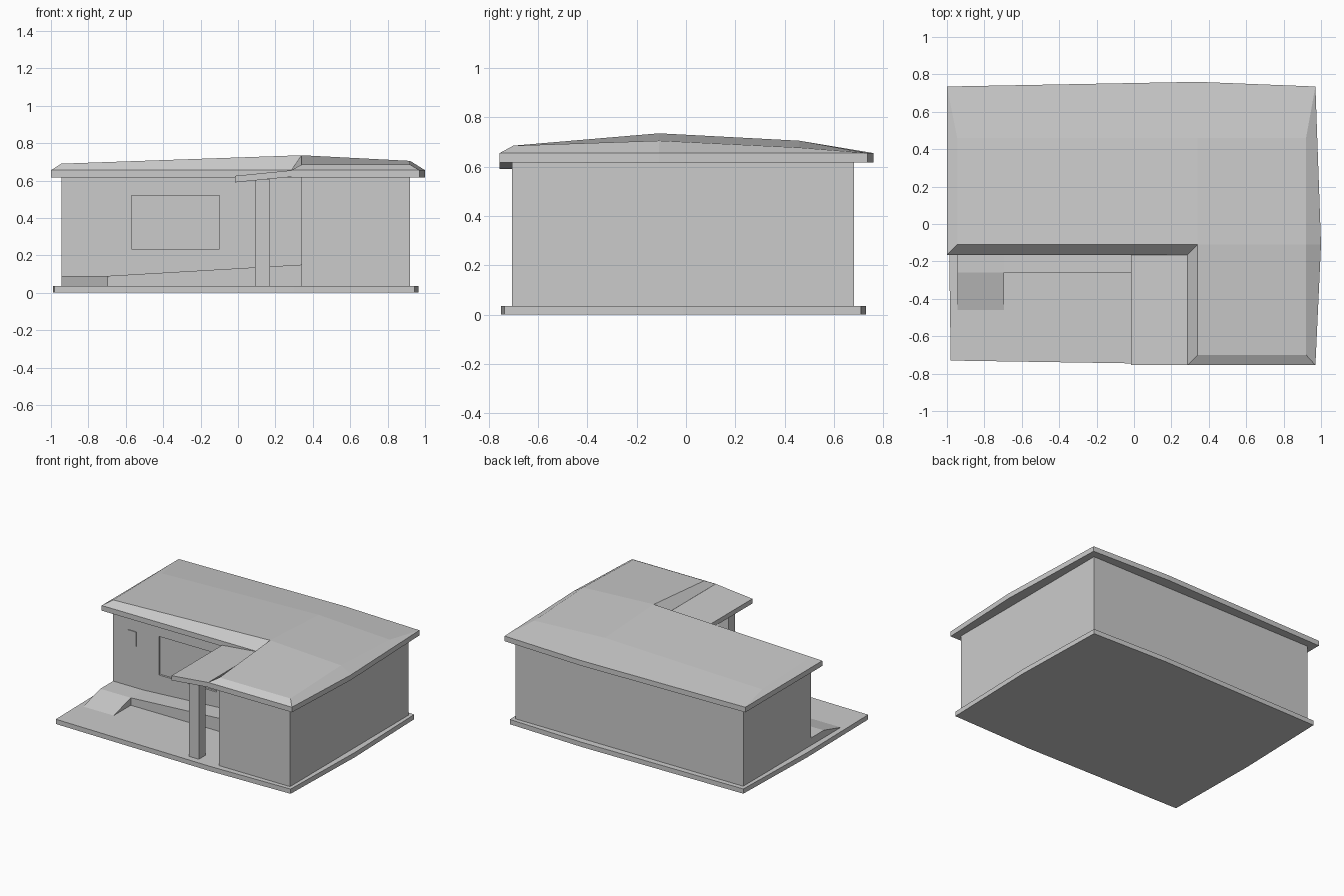
import bpy, bmesh
from mathutils import Vector

if "Cube" in bpy.data.objects:
    bpy.data.objects.remove(bpy.data.objects["Cube"])


def finish(name, bm):
    bmesh.ops.recalc_face_normals(bm, faces=bm.faces)
    mesh = bpy.data.meshes.new(name)
    bm.to_mesh(mesh)
    bm.free()
    obj = bpy.data.objects.new(name, mesh)
    bpy.context.collection.objects.link(obj)
    return obj


def prism(name, pts, lo, hi, axis='z'):
    """Extrude a 2D profile along an axis: z uses (x, y), y uses (x, z), x uses (y, z)."""
    place = {'z': lambda a, b, c: (a, b, c),
             'y': lambda a, b, c: (a, c, b),
             'x': lambda a, b, c: (c, a, b)}[axis]
    bm = bmesh.new()
    face = bm.faces.new([bm.verts.new(place(a, b, lo)) for a, b in pts])
    new = bmesh.ops.extrude_face_region(bm, geom=[face])['geom']
    move = Vector(place(0, 0, hi - lo))
    bmesh.ops.translate(bm, vec=move, verts=[v for v in new if isinstance(v, bmesh.types.BMVert)])
    return finish(name, bm)


def box(name, x0, x1, y0, y1, z0, z1):
    return prism(name, [(x0, y0), (x1, y0), (x1, y1), (x0, y1)], z0, z1)


# Ground slab with slightly bowed sides
prism("base_slab", [(-.98, -.73), (.3, -.75), (.945, -.735), (.965, -.01),
                    (.945, .71), (.34, .73), (-.97, .715), (-.99, 0)], 0, .035)

# L-shaped walls with a shallow window recess
walls = prism("walls", [(-.945, -.11), (.34, -.11), (.34, -.705), (.92, -.705),
                        (.92, .68), (-.945, .68)], .035, .62)
cutter = box("window_cutter", -.57, -.10, -.2, -.095, .235, .52)
cutter.hide_render = True
cutter.hide_viewport = True
cut = walls.modifiers.new("window_recess", 'BOOLEAN')
cut.operation = 'DIFFERENCE'
cut.solver = 'EXACT'
cut.object = cutter

# Raised walkway and its entry ramp
prism("walkway", [(-.945, .035), (.34, .035), (.34, .15), (-.695, .09), (-.945, .09)],
      -.26, -.11, 'y')
prism("ramp", [(-.46, .035), (-.26, .035), (-.26, .09)], -.945, -.695, 'x')

# Plain wall plaque
box("wall_plaque", -.82, -.755, -.116, -.11, .395, .505)

# Sloping porch canopy and its post
prism("canopy", [(-.015, .59), (.29, .62), (.29, .655), (-.015, .625)], -.755, -.165, 'y')
box("canopy_post", .09, .17, -.70, -.625, .035, .605)

# Roof: vertical fascia, then gently sloped panels around the ridge lines
eave = [(-1, -.165), (.285, -.165), (.285, -.755), (.97, -.755),
        (1, -.11), (.97, .735), (.34, .76), (-1, .735)]
crown = {'A': (-.945, -.11, .69), 'B': (.34, -.11, .735), 'C': (.92, -.11, .705),
         'D': (.34, -.70, .685), 'E': (.92, -.70, .685),
         'F': (-.945, .46, .668), 'G': (.34, .46, .705), 'H': (.92, .46, .677)}
panels = "01BA 12DB 23ED 34CE 45HC DECB ABGF BCHG FG67 GH56 AF70"
bm = bmesh.new()
low = [bm.verts.new((x, y, .617)) for x, y in eave]
top = {str(i): bm.verts.new((x, y, .655)) for i, (x, y) in enumerate(eave)}
top.update({k: bm.verts.new(p) for k, p in crown.items()})
bm.faces.new(low)
for i in range(8):
    j = (i + 1) % 8
    bm.faces.new((low[i], low[j], top[str(j)], top[str(i)]))
for panel in panels.split():
    bm.faces.new([top[k] for k in panel])
finish("roof", bm)
